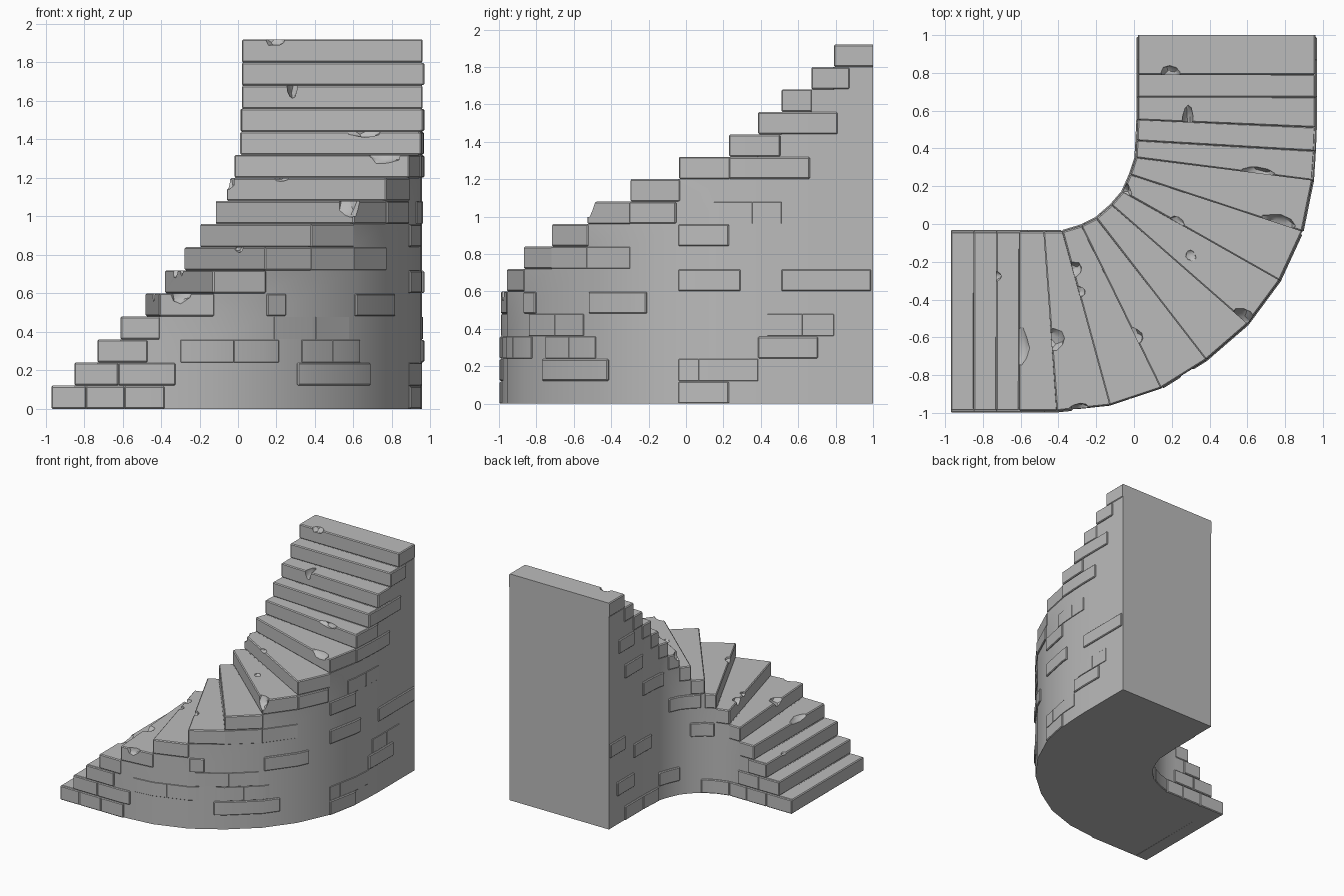
import bpy, bmesh, math, random
from mathutils import Vector

random.seed(4)
if "Cube" in bpy.data.objects:
    bpy.data.objects.remove(bpy.data.objects["Cube"])

RISE = 0.12
# Plan of the stair: one point per riser line along the inner and outer curve
INNER = [Vector(p) for p in (
    (-.97, -.04), (-.85, -.04), (-.73, -.04), (-.61, -.04), (-.48, -.04), (-.38, -.04),
    (-.28, -.01), (-.20, .03), (-.12, .10), (-.06, .17), (-.02, .26), (.01, .35),
    (.015, .44), (.02, .55), (.02, .67), (.02, .79), (.02, 1))]
OUTER = [Vector(p) for p in (
    (-.97, -.99), (-.85, -.99), (-.73, -.99), (-.61, -.99), (-.41, -.99), (-.13, -.96),
    (.14, -.87), (.38, -.72), (.60, -.53), (.77, -.30), (.89, -.04), (.945, .23),
    (.955, .385), (.96, .51), (.96, .67), (.96, .79), (.96, 1))]
STEPS = len(INNER) - 1

stone = bpy.data.materials.new("grey stone")
stone.use_nodes = True
GREY = (0.5, 0.5, 0.5, 1)
stone.diffuse_color = GREY
stone.node_tree.nodes["Principled BSDF"].inputs["Base Color"].default_value = GREY


def along(path, p):
    """Point on a plan curve, p counted in riser lines."""
    i = min(int(p), STEPS - 1)
    return path[i].lerp(path[i + 1], p - i)


def finish(bm, name):
    bmesh.ops.recalc_face_normals(bm, faces=bm.faces)
    mesh = bpy.data.meshes.new(name)
    bm.to_mesh(mesh)
    bm.free()
    mesh.materials.append(stone)
    obj = bpy.data.objects.new(name, mesh)
    bpy.context.collection.objects.link(obj)
    return obj


def smooth(obj):
    bpy.ops.object.select_all(action='DESELECT')
    obj.select_set(True)
    bpy.context.view_layer.objects.active = obj
    bpy.ops.object.shade_smooth_by_angle(angle=math.radians(30))


def loft(bm, rings):
    """Closed block through a row of four-cornered sections."""
    rows = [[bm.verts.new(v) for v in ring] for ring in rings]
    for a, b in zip(rows, rows[1:]):
        for j in range(4):
            bm.faces.new((a[j], a[j - 1], b[j - 1], b[j]))
    bm.faces.new(rows[0])
    bm.faces.new(rows[-1])


def bevel_sharp(bm, width, keep=lambda e: True):
    bmesh.ops.recalc_face_normals(bm, faces=bm.faces)
    edges = [e for e in bm.edges if e.calc_face_angle(0) > 0.6 and keep(e)]
    bmesh.ops.bevel(bm, geom=edges, offset=width, segments=1, affect='EDGES')


# Solid wall body under the treads
bm = bmesh.new()
grid = {}


def corner(side, i, k):
    key = (side, i, k)
    if key not in grid:
        inset = 0.004 if side == 0 else 0.996
        p = INNER[i].lerp(OUTER[i], inset)
        grid[key] = bm.verts.new((p.x, p.y, k * RISE))
    return grid[key]


for i in range(1, STEPS):
    for k in range(i):
        for side in (0, 1):
            bm.faces.new([corner(side, *c) for c in ((i, k), (i + 1, k), (i + 1, k + 1), (i, k + 1))])
    for k in (0, i):
        bm.faces.new([corner(*c, k) for c in ((0, i), (1, i), (1, i + 1), (0, i + 1))])
    bm.faces.new([corner(*c) for c in ((0, i, i - 1), (1, i, i - 1), (1, i, i), (0, i, i))])
for k in range(STEPS - 1):
    bm.faces.new([corner(*c) for c in ((0, STEPS, k), (1, STEPS, k), (1, STEPS, k + 1), (0, STEPS, k + 1))])
smooth(finish(bm, "wall_body"))

# Chipped spots: step, place across, place towards next riser, half length, depth, drop
CHIPS = [
    (15, .18, 0, .055, .045, .035), (13, .28, 0, .03, .10, .075), (11, .69, 0, .09, .04, .03),
    (10, .86, 0, .09, .05, .05), (9, .34, 0, .045, .03, .02), (9, 0, 0, .05, .05, .07),
    (8, .97, 0, .07, .06, .10), (8, .52, .4, .03, .025, .012), (6, .68, 0, .05, .04, .03),
    (5, .22, 0, .05, .05, .04), (5, .35, 0, .03, .04, .03), (4, .6, 0, .06, .07, .04),
    (4, 1, .4, .03, .06, .05), (3, .65, 0, .11, .06, .03), (2, .25, 0, .03, .03, .02),
    (0, .76, 0, .05, .04, .04)]


def chip(tread, i, t, u, half, depth, drop):
    """Knock a rough lump out of a tread."""
    a, b = along(INNER, i + u), along(OUTER, i + u)
    spot, line = a.lerp(b, t), (b - a).normalized()
    bm = bmesh.new()
    bmesh.ops.create_icosphere(bm, subdivisions=2, radius=1)
    for v in bm.verts:
        c = v.co * random.uniform(.8, 1.1)
        p = spot + line * c.x * half + Vector((-line.y, line.x)) * c.y * depth
        v.co = (p.x, p.y, (i + 1) * RISE + c.z * drop)
    cutter = finish(bm, "chip_cutter")
    cutter.hide_render = True
    mod = tread.modifiers.new("chip", 'BOOLEAN')
    mod.operation, mod.solver, mod.object = 'DIFFERENCE', 'EXACT', cutter
    bpy.context.view_layer.objects.active = tread
    bpy.ops.object.modifier_apply(modifier=mod.name)
    bpy.data.objects.remove(cutter)


# Treads: bevelled blocks, each tucked slightly under the next one
for i in range(STEPS):
    bm = bmesh.new()
    rings = []
    for p in (i, i + 1.1 if i < STEPS - 1 else STEPS):
        a, b = along(INNER, p), along(OUTER, p)
        if p > i + 1:
            # Stay on the line of this step's own ends
            a = INNER[i].lerp(INNER[i + 1], 1.06)
            b = OUTER[i].lerp(OUTER[i + 1], 1.03)
        low, high = i * RISE, (i + 1) * RISE
        rings.append([(a.x, a.y, low), (b.x, b.y, low), (b.x, b.y, high), (a.x, a.y, high)])
    loft(bm, rings)
    bevel_sharp(bm, 0.007, lambda e: min(v.co.y for v in e.verts) < 0.999)
    tread = finish(bm, f"tread_{i + 1}")
    for spec in CHIPS:
        if spec[0] == i:
            chip(tread, *spec)
    smooth(tread)

# Wall bricks by course: (start, end) along the curve, counted in riser lines
OUTER_BRICKS = {
    0: [(0, 1.5), (1.5, 3.1), (3.1, 4.1), (10, 11)],
    1: [(1, 2.9), (2.9, 4.3), (6.7, 8.5)],
    2: [(2, 3.7), (12, 14.3)],
    4: [(6.04, 6.45), (8.05, 9.35)],
    5: [(10, 11.4), (13, 15.95)],
    7: [(10, 11)], 8: [(9, 9.95)], 10: [(11, 13.95)],
    11: [(11, 12.95)], 12: [(12, 15.1)], 14: [(14, 15.4)]}
INNER_BRICKS = {
    0: [(0, 2), (2, 3.5), (3.5, 5), (5, 7.3), (11, 13), (13, 15)],
    1: [(1, 2.6), (2.6, 4.2), (9, 11)],
    2: [(2, 3.4), (14, 15.5)],
    4: [(6.2, 8.1), (12, 14)], 5: [(15, 15.95)],
    6: [(7.3, 10)], 8: [(10.5, 13)], 10: [(13, 15)], 12: [(14, 15.4)]}
# Nearly flush bricks that only show as joints
OUTER_FLUSH = {
    1: [(10, 10.4), (10.4, 12)],
    2: [(4.4, 5.4), (5.4, 6.3), (6.8, 7.5), (7.5, 8.2)],
    3: [(6.2, 7.1), (7.1, 7.9), (12.4, 13.7), (13.7, 15)],
    6: [(7, 8), (8, 9)], 8: [(10.7, 11.8), (11.8, 13)]}


def bricks(name, path, other, courses, proud):
    bm = bmesh.new()
    for k, spans in courses.items():
        for start, end in spans:
            stops = [start] + [n for n in range(STEPS) if start < n < end] + [end]
            rings = []
            for p in stops:
                spot = along(path, p)
                out = (spot - along(other, p)).normalized()
                f, b = spot + out * proud, spot - out * 0.02
                low, high = k * RISE + 0.002 * (k > 0), (k + 1) * RISE - 0.002
                rings.append([(b.x, b.y, low), (f.x, f.y, low), (f.x, f.y, high), (b.x, b.y, high)])
            loft(bm, rings)
    bevel_sharp(bm, min(0.006, proud))
    smooth(finish(bm, name))


bricks("outer_bricks", OUTER, INNER, OUTER_BRICKS, 0.008)
bricks("outer_flush_bricks", OUTER, INNER, OUTER_FLUSH, 0.002)
bricks("inner_bricks", INNER, OUTER, INNER_BRICKS, 0.008)
